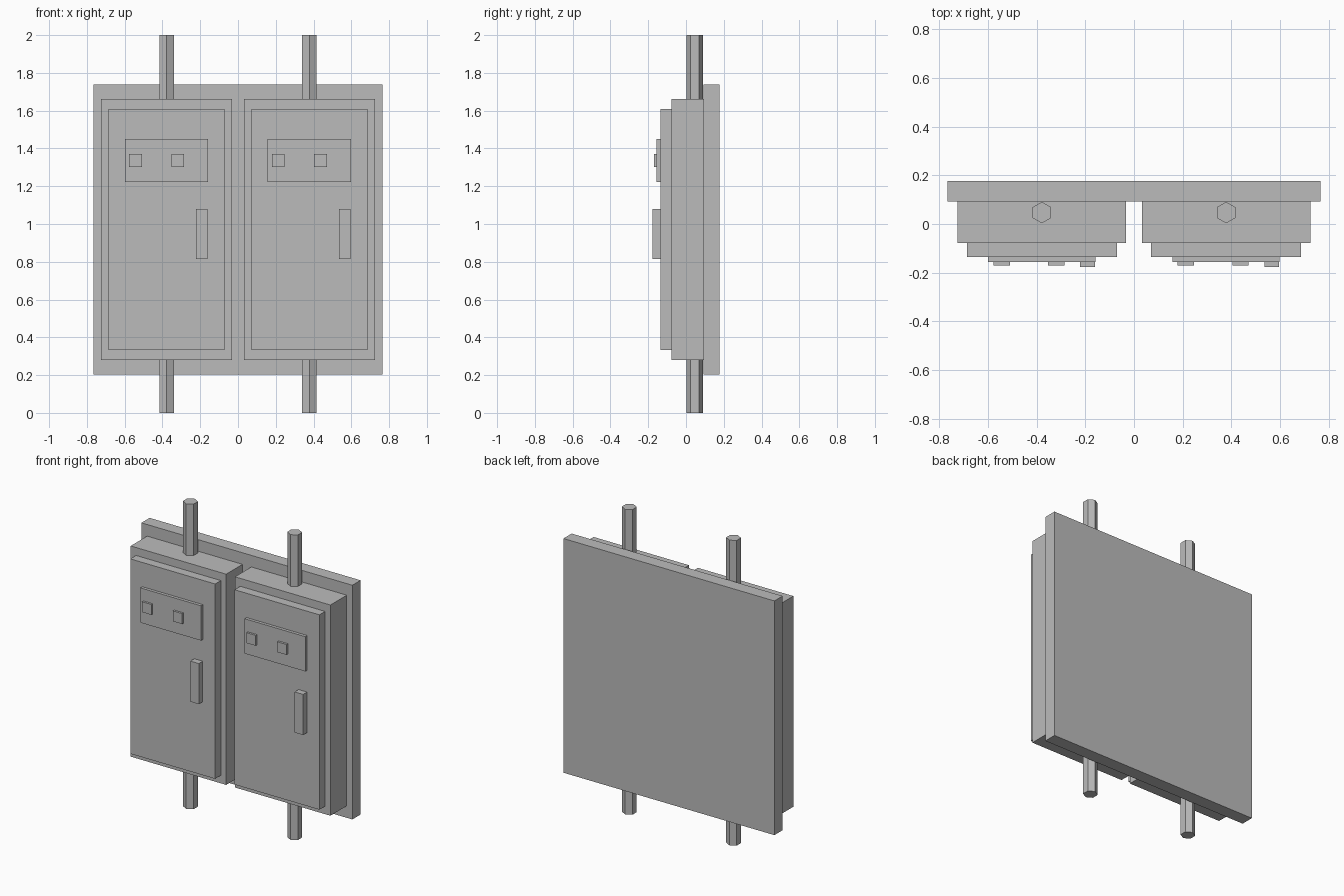
import bpy
import bmesh
import math
from mathutils import Matrix

default = bpy.data.objects.get("Cube")
if default:
    bpy.data.objects.remove(default, do_unlink=True)

grey = bpy.data.materials.new("plain grey")
grey.use_nodes = True
grey.diffuse_color = (0.5, 0.5, 0.5, 1)
grey.node_tree.nodes["Principled BSDF"].inputs["Base Color"].default_value = (0.5, 0.5, 0.5, 1)


def finish(name, bm):
    mesh = bpy.data.meshes.new(name)
    bm.to_mesh(mesh)
    bm.free()
    mesh.materials.append(grey)
    obj = bpy.data.objects.new(name, mesh)
    bpy.context.collection.objects.link(obj)
    return obj


def box(name, x, width, front, back, bottom, top):
    """Block centred on x, spanning front to back in y and bottom to top in z."""
    bm = bmesh.new()
    bmesh.ops.create_cube(bm, size=1)
    bmesh.ops.scale(bm, vec=(width, back - front, top - bottom), verts=bm.verts)
    bmesh.ops.translate(bm, vec=(x, (front + back) / 2, (bottom + top) / 2), verts=bm.verts)
    return finish(name, bm)


def conduit(name, x, y, radius, height):
    """Upright hexagonal pipe with corners facing front and back."""
    bm = bmesh.new()
    bmesh.ops.create_cone(bm, cap_ends=True, segments=6, radius1=radius, radius2=radius, depth=height)
    # Put one corner on the y axis
    corner = bm.verts[:][0].co
    turn = math.pi / 2 - math.atan2(corner.y, corner.x)
    bmesh.ops.rotate(bm, matrix=Matrix.Rotation(turn, 3, "Z"), verts=bm.verts)
    bmesh.ops.translate(bm, vec=(x, y, height / 2), verts=bm.verts)
    return finish(name, bm)


# Depth of each layer, from the wall side forwards
BACK, PLATE, CABINET, DOOR, PANEL, BUTTON, HANDLE = 0.177, 0.092, -0.077, -0.136, -0.156, -0.17, -0.177

# Shared mounting board
box("back_plate", 0, 1.53, PLATE, BACK, 0.203, 1.738)

# Two identical cabinets, side by side
for side, x in (("right", -0.378), ("left", 0.378)):
    box(side + "_cabinet", x, 0.692, CABINET, PLATE, 0.281, 1.662)
    box(side + "_door", x, 0.615, DOOR, CABINET, 0.333, 1.61)
    box(side + "_control_panel", x - 0.001, 0.44, PANEL, DOOR, 1.223, 1.451)
    for label, offset in (("outer", -0.165), ("inner", 0.059)):
        box(f"{side}_{label}_button", x + offset, 0.067, BUTTON, PANEL, 1.303, 1.371)
    box(side + "_handle", x + 0.187, 0.061, HANDLE, DOOR, 0.814, 1.08)
    conduit(side + "_conduit", x, 0.047, 0.044, 2)
